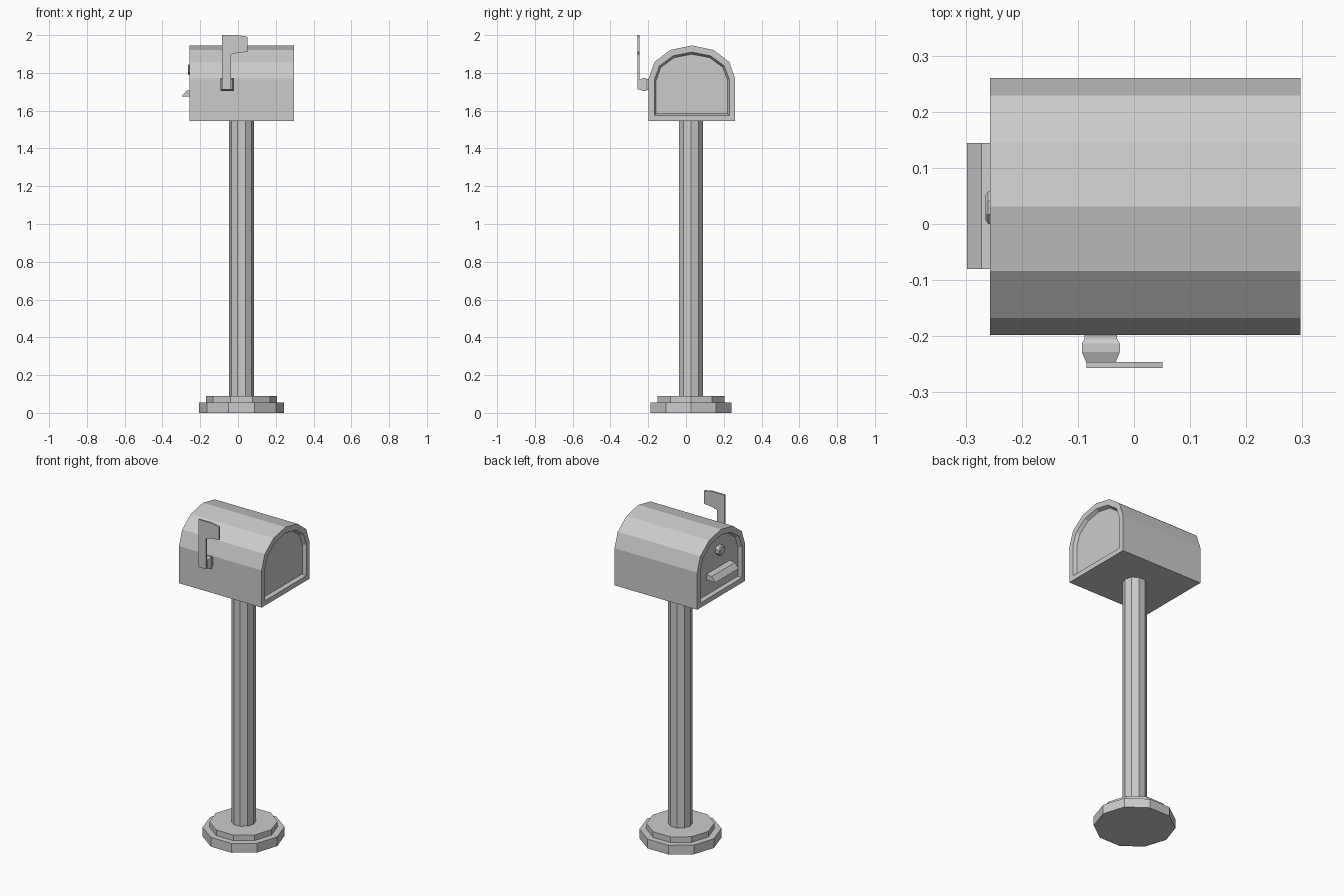
import bpy, bmesh, math

if "Cube" in bpy.data.objects:
    bpy.data.objects.remove(bpy.data.objects["Cube"])


def loft(name, rings):
    """Join equal-length rings of points into one closed flat-faced solid."""
    bm = bmesh.new()
    loops = [[bm.verts.new(p) for p in ring] for ring in rings]
    n = len(loops[0])
    for a, b in zip(loops, loops[1:]):
        for i in range(n):
            j = (i + 1) % n
            bm.faces.new((a[i], a[j], b[j], b[i]))
    bm.faces.new(loops[0])
    bm.faces.new(loops[-1])
    bmesh.ops.recalc_face_normals(bm, faces=bm.faces[:])
    mesh = bpy.data.meshes.new(name)
    bm.to_mesh(mesh)
    bm.free()
    obj = bpy.data.objects.new(name, mesh)
    bpy.context.collection.objects.link(obj)
    return obj


CX, CY = 0.0185, 0.027


def decagon(r, z):
    return [(CX + r * math.cos(i * math.pi / 5), CY + r * math.sin(i * math.pi / 5), z)
            for i in range(10)]


# Stepped round foot and post, all ten-sided
loft("base_lower", [decagon(0.225, 0), decagon(0.225, 0.056)])
loft("base_upper", [decagon(0.187, 0.05), decagon(0.187, 0.09)])
loft("post", [decagon(0.067, 0.08), decagon(0.067, 1.56)])


# Arched box with a shallow recessed panel at each end
def arch(x, w, bottom, shoulder, top):
    half = [(1, 0), (0.866, 0.5), (0.5, 0.866)]
    curve = half + [(0, 1)] + [(-c, s) for c, s in reversed(half)]
    pts = [(-1, bottom), (1, bottom)] + [(c, shoulder + s * (top - shoulder)) for c, s in curve]
    return [(x, 0.031 + w * c, z) for c, z in pts]


X0, X1, DEPTH = -0.257, 0.297, 0.02
outer = (0.229, 1.545, 1.77, 1.945)
rim = (0.199, 1.575, 1.763, 1.91)
panel = (0.189, 1.584, 1.76, 1.899)
loft("mailbox_body", [arch(X0 + DEPTH, *panel), arch(X0, *rim), arch(X0, *outer),
                      arch(X1, *outer), arch(X1, *rim), arch(X1 - DEPTH, *panel)])

# Door knob and pull handle on the left end
loft("door_knob", [[(x, 0.029 + r * math.cos(math.radians(45 * i + 22.5)),
                     1.817 + r * math.sin(math.radians(45 * i + 22.5))) for i in range(8)]
                   for x, r in [(-0.23, 0.031), (-0.26, 0.031), (-0.265, 0.024)]])
pull = [(-0.23, 1.711), (-0.272, 1.706), (-0.298, 1.676), (-0.23, 1.676)]
loft("door_handle", [[(x, y, z) for x, z in pull] for y in (-0.08, 0.144)])

# Square flag pivot on the front side
loft("flag_pivot", [[(-0.059 + h * sx, y, 1.738 + h * sz)
                     for sx, sz in [(-1, -1), (1, -1), (1, 1), (-1, 1)]]
                    for y, h in [(-0.19, 0.029), (-0.205, 0.029), (-0.213, 0.034),
                                 (-0.228, 0.034), (-0.247, 0.026)]])

# Raised flag
flag = [(-0.085, 1.712), (-0.036, 1.712), (-0.036, 1.897), (0.0, 1.907),
        (0.051, 1.911), (0.051, 1.99), (0.0, 2.0), (-0.085, 2.0)]
loft("flag", [[(x, y, z) for x, z in flag] for y in (-0.257, -0.246)])
